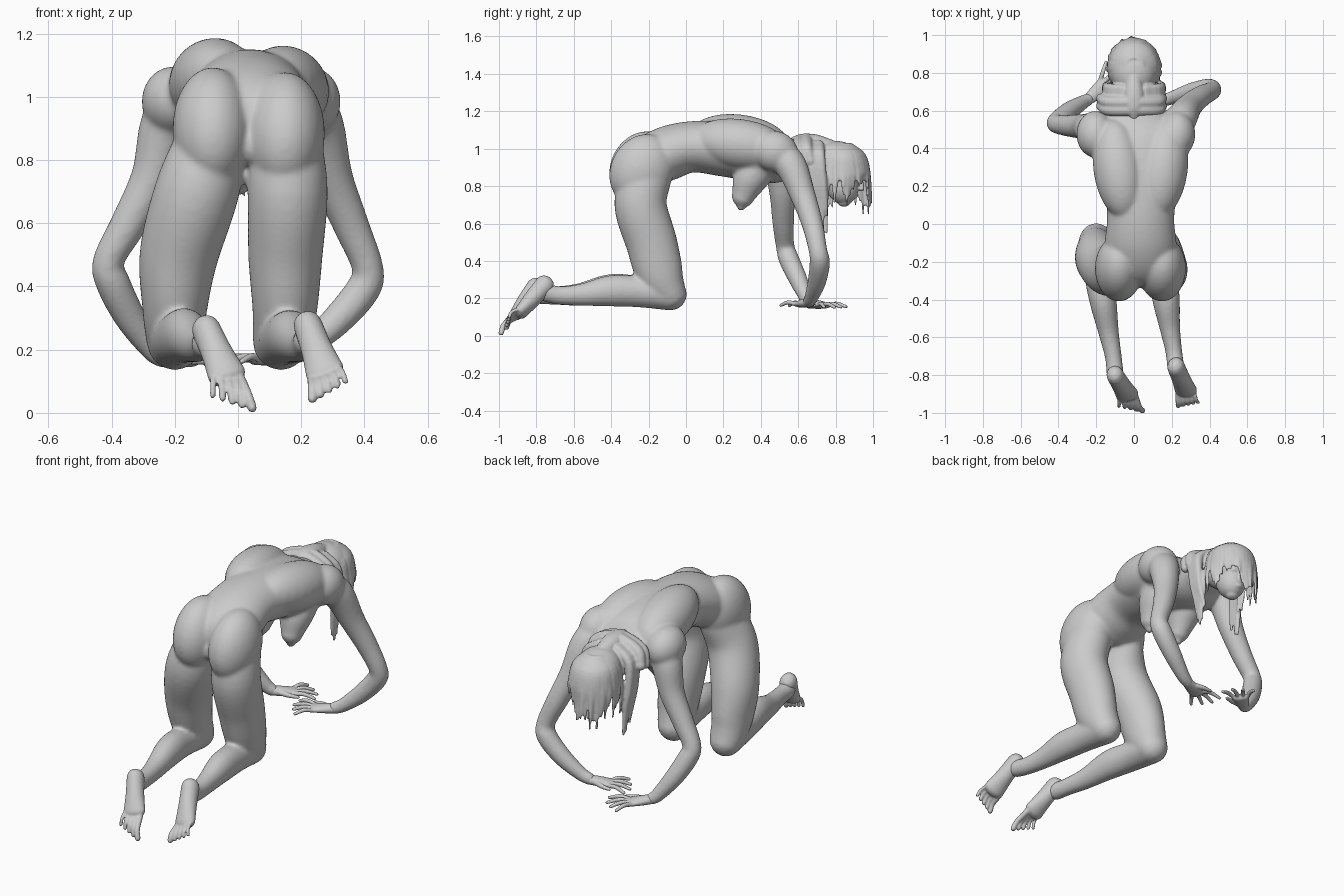
import bpy, bmesh, math, random
from mathutils import Vector, Matrix

random.seed(4)
X, Y, Z = Vector((1, 0, 0)), Vector((0, 1, 0)), Vector((0, 0, 1))


def spline(keys, steps):
    # Catmull-Rom through keys (x, y, z, side radius, depth radius)
    k = [Vector(p if len(p) == 5 else (*p, p[3])) for p in keys]
    k = [k[0] * 2 - k[1]] + k + [k[-1] * 2 - k[-2]]
    out = []
    for i in range(1, len(k) - 2):
        a, b, c, d = k[i - 1:i + 3]
        for s in range(steps):
            t = s / steps
            out.append((b * 2 + (c - a) * t + (a * 2 - b * 5 + c * 4 - d) * t * t
                        + (b * 3 - a - c * 3 + d) * t ** 3) * 0.5)
    return out + [k[-2]]


def tube(bm, keys, ref=X, n=20, steps=6):
    # rounded-end tube with elliptical sections
    pts = spline(keys, steps)
    pos = [Vector(p[:3]) for p in pts]
    rings = []
    m = len(pos)
    angles = [math.radians(a) for a in (80, 55, 28)]

    def ring(i, push=0, scale=1):
        t = (pos[min(i + 1, m - 1)] - pos[max(i - 1, 0)]).normalized()
        side = (ref - t * ref.dot(t)).normalized()
        up = t.cross(side)
        rx, rn = abs(pts[i][3]), abs(pts[i][4])
        c = pos[i] + t * push * min(rx, rn)
        rings.append([bm.verts.new(c + side * math.cos(a) * rx * scale + up * math.sin(a) * rn * scale)
                      for a in (2 * math.pi * j / n for j in range(n))])

    for a in angles:
        ring(0, -math.sin(a), math.cos(a))
    for i in range(m):
        ring(i)
    for a in reversed(angles):
        ring(m - 1, math.sin(a), math.cos(a))
    for r, s in zip(rings, rings[1:]):
        for j in range(n):
            bm.faces.new((r[j], r[(j + 1) % n], s[(j + 1) % n], s[j]))
    bm.faces.new(rings[0][::-1])
    bm.faces.new(rings[-1])


def ball(bm, c, r, tilt=0, yaw=0):
    mat = (Matrix.Translation(c) @ Matrix.Rotation(math.radians(yaw), 4, 'Z')
           @ Matrix.Rotation(math.radians(tilt), 4, 'X') @ Matrix.Diagonal((*r, 1)))
    bmesh.ops.create_uvsphere(bm, u_segments=28, v_segments=18, radius=1, matrix=mat)


def hand(bm, wrist, tip, thumb):
    # palm, four fingers and a thumb; thumb = +1 or -1 side
    w, t = Vector(wrist), Vector(tip)
    d = (t - w).normalized()
    s = d.cross(Z).normalized() * thumb
    L = (t - w).length
    tube(bm, [(*w, .03, .026), (*(w + d * L * .25), .04, .024), (*(w + d * L * .5), .046, .018)], ref=s)
    for i, f in enumerate((.92, 1, .95, .85)):
        o = (.033 - .022 * i)
        a = w + d * L * .47 + s * o
        b = w + d * L * f + s * o * 2.6
        mid = (a + b) / 2 + Z * .012
        tube(bm, [(*a, .0125), (*mid, .012), (*b, .009)], ref=Z, n=10, steps=4)
    tube(bm, [(*(w + d * L * .15 + s * .02), .016), (*(w + d * L * .35 + s * .055), .013),
              (*(w + d * L * .55 + s * .075), .009)], ref=Z, n=10, steps=4)


def foot(bm, heel, ball_c, big, small):
    # heel to ball wedge and five toes between the big and small toe tips
    h, b, p, q = map(Vector, (heel, ball_c, big, small))
    across = (p - q).normalized()
    tube(bm, [(*h, .046, .052), (*h.lerp(b, .5), .05, .047), (*b, .062, .036)], ref=across)
    for i in range(5):
        f = i / 4
        tip = p.lerp(q, f)
        root = b + across * (.045 - .09 * f)
        r = .017 - .006 * f ** .5
        tube(bm, [(*root, r), (*(root.lerp(tip, .6) + Vector((0, -.014, .008))), r * .9), (*tip, r * .9)],
             ref=across, n=10, steps=4)


def finish(bm, name, voxel, smooth):
    bmesh.ops.recalc_face_normals(bm, faces=bm.faces)
    me = bpy.data.meshes.new(name)
    bm.to_mesh(me)
    bm.free()
    me.polygons.foreach_set("use_smooth", [True] * len(me.polygons))
    ob = bpy.data.objects.new(name, me)
    bpy.context.collection.objects.link(ob)
    r = ob.modifiers.new("fuse", 'REMESH')
    r.mode, r.voxel_size, r.use_smooth_shade = 'VOXEL', voxel, True
    s = ob.modifiers.new("soften", 'SMOOTH')
    s.factor, s.iterations = .5, smooth


# ---- torso, arms and legs ----
bm = bmesh.new()
tube(bm, [(.035, -.27, .85, .15, .07), (.035, -.21, .92, .185, .13), (.035, -.1, .975, .19, .145),
          (.035, .03, 1.01, .178, .137), (.037, .2, 1.0, .195, .148), (.03, .37, .975, .235, .15),
          (.015, .48, .95, .245, .135), (.01, .58, .95, .16, .10)], n=36)
tube(bm, [(.015, .5, .98, .1, .085), (.005, .65, .93, .068, .068), (0, .78, .88, .06, .065)])
# hips, shoulder blades, shoulders
for s, x, z in ((-1, -.08, .9), (1, .148, .885)):
    ball(bm, (x, -.235, z), (.127, .168, .2), -28)
    ball(bm, (.035 + s * .115, .29, 1.035 - s * .012), (.135, .27, .135), -8, s * -8)
    ball(bm, (.01 + s * .215, .475, .985), (.1, .125, .11), -15)
# chest
for x in (-.07, .135):
    tube(bm, [(x, .39, .91, .1, .1), (x, .34, .83, .09, .092), (x, .305, .745, .06, .062)])
    ball(bm, (x, .295, .69), (.024, .024, .024))
# thighs
tube(bm, [(-.08, -.21, .86, .115, .135), (-.13, -.243, .70, .133, .14), (-.187, -.185, .5, .125, .137),
          (-.2, -.14, .33, .103, .127), (-.2, -.085, .225, .09, .09)], n=28)
tube(bm, [(.145, -.21, .86, .12, .135), (.157, -.243, .70, .127, .14), (.15, -.185, .5, .118, .137),
          (.148, -.14, .33, .103, .127), (.135, -.085, .225, .09, .09)], n=28)
# shins
tube(bm, [(-.2, -.08, .222, .085, .088), (-.19, -.24, .235, .078, .084), (-.165, -.4, .245, .073, .086),
          (-.135, -.57, .22, .055, .061), (-.11, -.7, .215, .045, .05), (-.1, -.79, .22, .046, .05)])
tube(bm, [(.135, -.08, .222, .085, .088), (.15, -.24, .235, .078, .084), (.17, -.4, .24, .073, .084),
          (.19, -.55, .22, .055, .061), (.21, -.67, .215, .045, .05), (.22, -.75, .23, .046, .05)])
# arms
tube(bm, [(.2, .48, .98, .09), (.25, .56, .91, .085), (.295, .625, .75, .068), (.355, .675, .6, .058),
          (.41, .705, .46, .05), (.395, .715, .39, .055), (.31, .7, .29, .05), (.21, .67, .205, .038),
          (.16, .655, .18, .033)])
tube(bm, [(-.16, .46, .98, .09), (-.225, .5, .91, .085), (-.27, .515, .75, .068), (-.345, .52, .6, .058),
          (-.41, .53, .48, .05), (-.395, .55, .41, .055), (-.34, .6, .3, .05), (-.27, .645, .2, .038),
          (-.24, .66, .175, .033)])
finish(bm, "torso_and_limbs", .0085, 16)

# ---- feet ----
bm = bmesh.new()
foot(bm, (-.1, -.80, .262), (-.035, -.905, .12), (.045, -.988, .016), (-.08, -.965, .055))
foot(bm, (.222, -.755, .275), (.275, -.88, .13), (.235, -.96, .045), (.34, -.945, .1))
finish(bm, "feet", .006, 3)

# ---- hands ----
bm = bmesh.new()
hand(bm, (.16, .655, .178), (-.05, .575, .16), 1)
hand(bm, (-.24, .66, .173), (-.065, .815, .152), 1)
finish(bm, "hands", .005, 3)

# ---- head ----
bm = bmesh.new()
ball(bm, (0, .82, .9), (.098, .13, .125), -20)
ball(bm, (0, .835, .8), (.078, .085, .1), 20)
ball(bm, (0, .845, .715), (.035, .035, .025))
tube(bm, [(0, .925, .85, .012), (0, .937, .81, .015), (0, .94, .785, .02, .014)], n=12)
ball(bm, (0, .9, .748), (.028, .02, .014))
for s in (-1, 1):
    ball(bm, (s * .036, .905, .835), (.018, .016, .012))
finish(bm, "head", .006, 3)

# ---- hair ----
bm = bmesh.new()
# scalp cap, open towards the face
ball(bm, (0, .815, .935), (.122, .142, .105), -15)
ball(bm, (0, .755, .915), (.115, .09, .12))
# fringe and side locks falling from the crown
for i in range(27):
    a = math.radians(-115 + 230 * i / 26 + random.uniform(-3, 3))
    s, c = math.sin(a), math.cos(a)
    end = (.66 if abs(a) < 1 else .70) + random.uniform(-.02, .09)
    if .3 < a < 1.2:
        end = .80 + random.uniform(-.02, .03)
    k = random.uniform(.94, 1.04)
    tube(bm, [(s * .045, .83 + c * .05, 1.02, .022, .012), (s * .11, .83 + c * .118, .965, .022, .013),
              (s * .132, .83 + c * .145, .88, .018, .011),
              (s * .138 * k, .83 + c * .152 * k, (.88 + end) / 2, .013, .008),
              (s * .13 * k, .83 + c * .158 * k, end, .006, .005)],
         ref=Vector((c, -s, 0)), n=10, steps=4)
# long locks hanging beside the neck
for s in (-1, 1):
    for i in range(4):
        o = i * .018
        tube(bm, [(s * .06, .66 + o, 1.02, .025), (s * .135, .665 + o, .96, .026),
                  (s * .145, .68 + o, .82, .021), (s * .13, .69 + o, .70, .016),
                  (s * .12, .695 + o, .55 + random.uniform(-.02, .1), .008)], ref=Y, n=10, steps=4)
# rolled band over the nape and the tied knot
for y, z in ((.605, 0), (.645, .005)):
    tube(bm, [(-.175, y + .02, .93 + z, .026), (-.135, y, 1.0 + z, .032), (0, y, 1.04 + z, .034),
              (.12, y, 1.0 + z, .032), (.15, y + .02, .93 + z, .026)], ref=Y)
tube(bm, [(0, .77, 1.01, .04), (0, .69, 1.035, .052, .042), (0, .62, 1.045, .05, .035), (0, .575, 1.035, .028)])
finish(bm, "hair", .007, 2)
